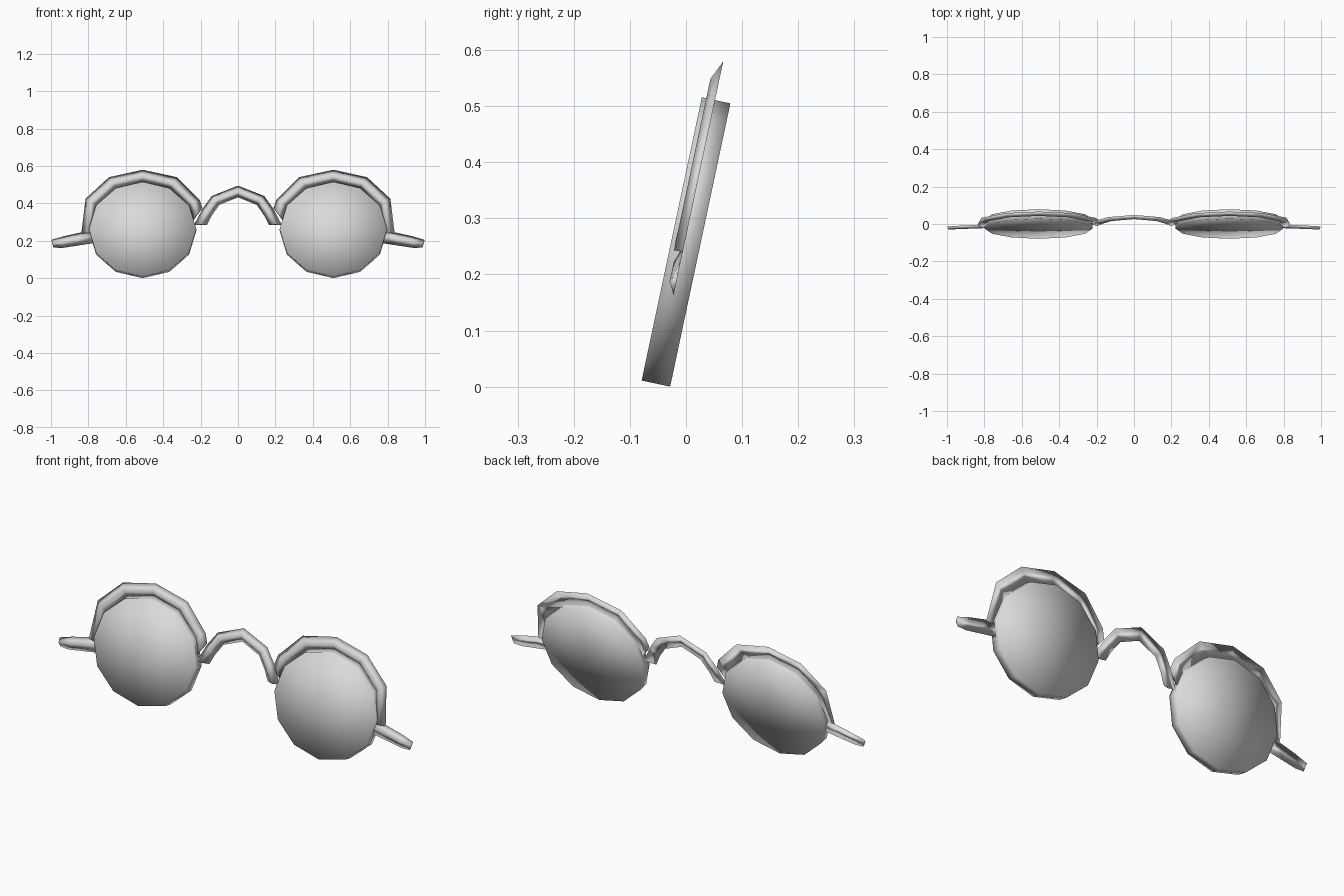
import bpy
import bmesh
from math import radians
from mathutils import Matrix, Vector

cube = bpy.data.objects.get("Cube")
if cube:
    bpy.data.objects.remove(cube)

# One pale grey for everything
grey = bpy.data.materials.new("pale grey")
grey.use_nodes = True
colour = (0.7, 0.7, 0.7, 1)
grey.diffuse_color = colour
grey.node_tree.nodes["Principled BSDF"].inputs["Base Color"].default_value = colour

TILT = radians(12)
CENTRE_Z = 0.258
LEAN = Matrix.Rotation(-TILT, 3, 'X')
FRONT = LEAN @ Vector((0, -1, 0))


def finish(name, bm):
    bmesh.ops.recalc_face_normals(bm, faces=bm.faces)
    for face in bm.faces:
        face.smooth = True
    mesh = bpy.data.meshes.new(name)
    bm.to_mesh(mesh)
    bm.free()
    mesh.materials.append(grey)
    obj = bpy.data.objects.new(name, mesh)
    bpy.context.collection.objects.link(obj)
    return obj


def on_plane(x, z):
    """Place a front-elevation point on the leaning back plane."""
    up = LEAN @ Vector((0, 0, 1))
    return Vector((x, 0, CENTRE_Z)) + up * ((z - CENTRE_Z) / up.z) - Vector((0, 0.002, 0))


def wire_strip(name, stations, side, ridge=0.016):
    """Triangular section with a flat back, swept through outer/inner pairs."""
    bm = bmesh.new()
    rings = []
    for ox, oz, ix, iz in stations:
        outer, inner = on_plane(ox * side, oz), on_plane(ix * side, iz)
        crest = (outer + inner) / 2 + FRONT * ridge
        rings.append([bm.verts.new(p) for p in (outer, crest, inner)])
    for a, b in zip(rings, rings[1:]):
        for i in range(3):
            j = (i + 1) % 3
            bm.faces.new((a[i], a[j], b[j], b[i]))
    bm.faces.new(rings[0])
    bm.faces.new(rings[-1])
    return finish(name, bm)


def lens(name, x):
    """Twelve-sided slab, leaning back with the frame."""
    bm = bmesh.new()
    bmesh.ops.create_cone(bm, cap_ends=True, cap_tris=True, segments=12,
                          radius1=1, radius2=1, depth=0.052)
    place = (Matrix.Translation((x, 0, CENTRE_Z)) @ LEAN.to_4x4()
             @ Matrix.Rotation(radians(90), 4, 'X')
             @ Matrix.Diagonal((0.287, 0.258, 1, 1)))
    bmesh.ops.transform(bm, matrix=place, verts=bm.verts)
    return finish(name, bm)


# Outer x, z and inner x, z along each part
RIM = [(0.19, 0.375, 0.245, 0.30), (0.205, 0.42, 0.265, 0.385),
       (0.325, 0.54, 0.37, 0.478), (0.51, 0.58, 0.51, 0.51),
       (0.69, 0.54, 0.65, 0.478), (0.815, 0.425, 0.755, 0.385),
       (0.838, 0.24, 0.775, 0.24)]
BRIDGE = [(0.14, 0.44, 0.10, 0.392), (0.187, 0.375, 0.14, 0.335),
          (0.235, 0.285, 0.165, 0.285)]
TEMPLE = [(0.775, 0.255, 0.775, 0.187), (0.84, 0.245, 0.86, 0.174),
          (0.93, 0.225, 0.94, 0.162), (0.998, 0.205, 0.987, 0.164)]

for label, side in (("left", 1), ("right", -1)):
    lens(label + "_lens", 0.51 * side)
    wire_strip(label + "_rim", RIM, side)
    wire_strip(label + "_temple_stub", TEMPLE, side, 0.012)

# Bridge runs across the middle in one piece
mirrored = [(-a, b, -c, d) for a, b, c, d in reversed(BRIDGE)]
wire_strip("nose_bridge", mirrored + [(0, 0.495, 0, 0.432)] + BRIDGE, 1)
